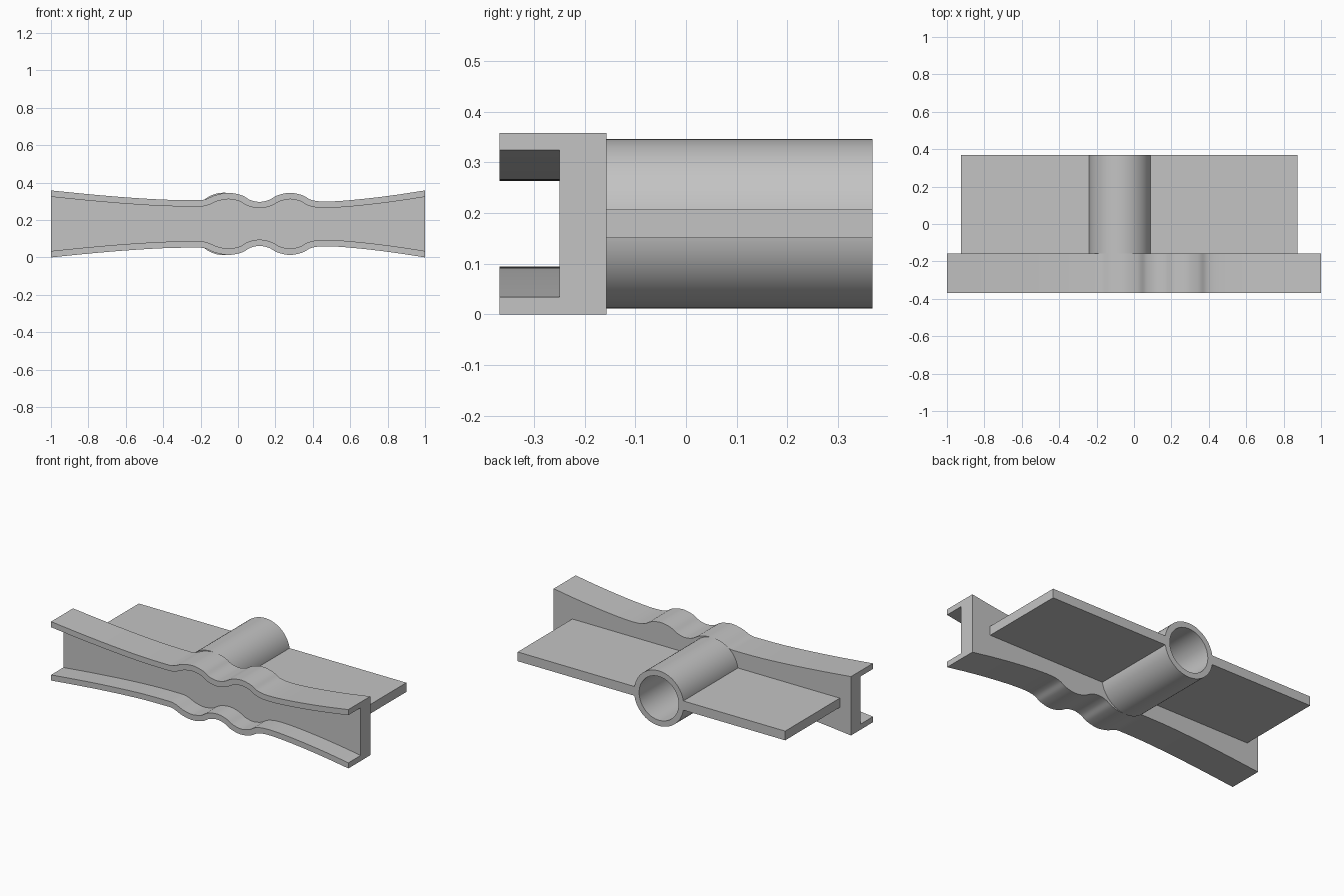
import bpy, bmesh, math
from mathutils import Vector

cube = bpy.data.objects.get("Cube")
if cube:
    bpy.data.objects.remove(cube, do_unlink=True)

MID = 0.179                       # height of the symmetry plane
BACK, FRONT, WEB = -0.157, -0.368, -0.25
TUBE_X, TUBE_R, BORE_R = -0.075, 0.167, 0.133
FLANGE = 0.034

grey = bpy.data.materials.new("plain grey")
grey.use_nodes = True
grey.diffuse_color = (0.55, 0.55, 0.55, 1)
grey.node_tree.nodes["Principled BSDF"].inputs["Base Color"].default_value = grey.diffuse_color


def finish(name, bm, smooth=True):
    bmesh.ops.recalc_face_normals(bm, faces=bm.faces)
    mesh = bpy.data.meshes.new(name)
    bm.to_mesh(mesh)
    bm.free()
    mesh.materials.append(grey)
    obj = bpy.data.objects.new(name, mesh)
    bpy.context.collection.objects.link(obj)
    if smooth:
        bpy.ops.object.select_all(action='DESELECT')
        bpy.context.view_layer.objects.active = obj
        obj.select_set(True)
        bpy.ops.object.shade_smooth_by_angle(angle=math.radians(30))
    return obj


def spline(points, steps):
    """Smooth curve through the given points."""
    p = [Vector(q) for q in points]
    p = [2 * p[0] - p[1]] + p + [2 * p[-1] - p[-2]]
    out = []
    for a, b, c, d in zip(p, p[1:], p[2:], p[3:]):
        for i in range(steps):
            t = i / steps
            out.append(0.5 * (2 * b + (c - a) * t + (2 * a - 5 * b + 4 * c - d) * t ** 2
                              + (3 * b - a - 3 * c + d) * t ** 3))
    return out + [p[-2]]


def skin(bm, rings, closed=False):
    """Join rings of vertices; cap the ends unless the loop closes."""
    loops = [[bm.verts.new(v) for v in ring] for ring in rings]
    n = len(loops[0])
    pairs = list(zip(loops, loops[1:])) + ([(loops[-1], loops[0])] if closed else [])
    for a, b in pairs:
        for i in range(n):
            j = (i + 1) % n
            bm.faces.new((a[i], a[j], b[j], b[i]))
    if not closed:
        bm.faces.new(loops[0])
        bm.faces.new(loops[-1])


# Wavy channel beam: upper edge profile mirrored about the middle plane
edge = spline([(-1, .358), (-.8, .338), (-.6, .321), (-.4, .309), (-.24, .306),
               (-.18, .309), (-.12, .333), (-.05, .345), (.02, .332), (.065, .307),
               (.115, .297), (.165, .307), (.215, .333), (.28, .345), (.345, .332),
               (.39, .308), (.45, .299), (.55, .302), (.7, .316), (.85, .335), (1, .358)], 6)
rings = []
for i, p in enumerate(edge):
    tangent = (edge[min(i + 1, len(edge) - 1)] - edge[max(i - 1, 0)]).normalized()
    inner = p + Vector((tangent.y, -tangent.x)) * FLANGE
    if i in (0, len(edge) - 1):
        inner = Vector((p.x, p.y - FLANGE))
    top, lip = p.y, inner.y
    low, low_lip = 2 * MID - top, 2 * MID - lip
    rings.append([(p.x, BACK, low), (p.x, BACK, top), (p.x, FRONT, top),
                  (inner.x, FRONT, lip), (inner.x, WEB, lip),
                  (inner.x, WEB, low_lip), (inner.x, FRONT, low_lip), (p.x, FRONT, low)])
bm = bmesh.new()
skin(bm, rings)
finish("channel_beam", bm)

# Hollow tube running back from the beam
bm = bmesh.new()
tube = []
for k in range(64):
    a = 2 * math.pi * k / 64
    c, s = math.cos(a), math.sin(a)
    tube.append([(TUBE_X + r * c, y, MID + r * s) for r, y in
                 ((TUBE_R, BACK), (TUBE_R, -FRONT), (BORE_R, -FRONT), (BORE_R, BACK))])
skin(bm, tube, closed=True)
finish("tube", bm)

# Flat plates on either side of the tube, ending inside its wall
for name, x0, x1 in (("right_plate", -.925, TUBE_X - .15), ("left_plate", TUBE_X + .15, .875)):
    bm = bmesh.new()
    skin(bm, [[(x, BACK, .151), (x, -FRONT, .151), (x, -FRONT, .207), (x, BACK, .207)]
              for x in (x0, x1)])
    finish(name, bm, smooth=False)
